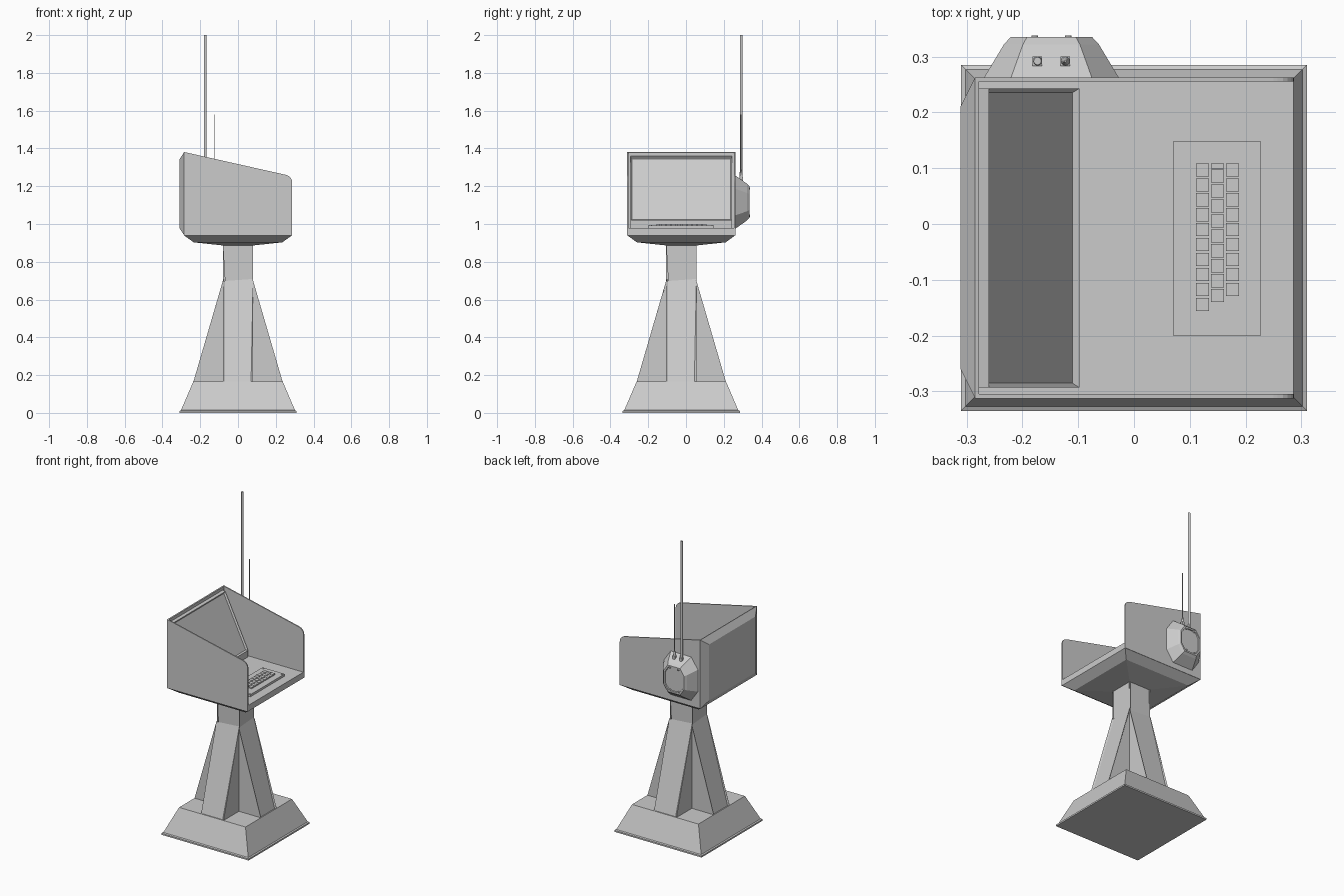
import bpy, bmesh
from math import radians, cos, sin
from mathutils import Matrix, Vector

if "Cube" in bpy.data.objects:
    bpy.data.objects.remove(bpy.data.objects["Cube"])

CY = -0.025      # centre line of the console
DESK = 0.978     # desk height

grey = bpy.data.materials.new("plain grey")
grey.use_nodes = True
grey.diffuse_color = (0.6, 0.6, 0.6, 1)
grey.node_tree.nodes["Principled BSDF"].inputs["Base Color"].default_value = (0.6, 0.6, 0.6, 1)


def finish(bm, name):
    mesh = bpy.data.meshes.new(name)
    bm.to_mesh(mesh)
    bm.free()
    mesh.materials.append(grey)
    obj = bpy.data.objects.new(name, mesh)
    bpy.context.collection.objects.link(obj)
    return obj


def loft(rings):
    """Skin a list of equal-length rings and cap both ends."""
    bm = bmesh.new()
    loops = [[bm.verts.new(p) for p in ring] for ring in rings]
    for a, b in zip(loops, loops[1:]):
        for i in range(len(a)):
            j = (i + 1) % len(a)
            bm.faces.new((a[i], a[j], b[j], b[i]))
    bm.faces.new(loops[0][::-1])
    bm.faces.new(loops[-1])
    bmesh.ops.recalc_face_normals(bm, faces=bm.faces)
    return bm


def square(half, z):
    return [(sx * half, CY + sy * half, z)
            for sx, sy in ((-1, -1), (1, -1), (1, 1), (-1, 1))]


def prism(profile, y0, y1):
    return loft([[(x, y, z) for x, z in profile] for y in (y0, y1)])


def add_box(bm, centre, size):
    m = Matrix.Translation(centre) @ Matrix.Diagonal((*size, 1))
    bmesh.ops.create_cube(bm, size=1, matrix=m)


def add_rod(bm, base, length, r1, r2, axis="Z", sides=12):
    turn = Matrix.Rotation(radians(-90), 4, "X") if axis == "Y" else Matrix()
    m = Matrix.Translation(base) @ turn @ Matrix.Translation((0, 0, length / 2))
    bmesh.ops.create_cone(bm, cap_ends=True, segments=sides, radius1=r1,
                          radius2=r2, depth=length, matrix=m)


# Foot: thin plate with a sloped plinth
finish(loft([square(0.31, 0), square(0.31, 0.01), square(0.302, 0.014),
             square(0.236, 0.167)]), "foot")

# Pedestal: four tapering fins around a square column, with recessed panels
bm = bmesh.new()
W, R, LOW, BEND, TOP = 0.08, 0.236, 0.165, 0.7, 0.89
low = [bm.verts.new((R, s * W, LOW)) for s in (-1, 1)]
bend = [bm.verts.new((W, s * W, BEND)) for s in (-1, 1)]
top = [bm.verts.new((W, s * W, TOP)) for s in (-1, 1)]
root = [bm.verts.new((W, s * W, LOW)) for s in (-1, 1)]
outer = [bm.faces.new((low[0], low[1], bend[1], bend[0])),
         bm.faces.new((bend[0], bend[1], top[1], top[0]))]
bm.faces.new((low[1], root[1], bend[1]))
bm.faces.new((low[0], bend[0], root[0]))
bm.normal_update()
bmesh.ops.inset_region(bm, faces=outer, thickness=0.011, depth=-0.006,
                       use_even_offset=True)
bmesh.ops.spin(bm, geom=bm.verts[:] + bm.edges[:] + bm.faces[:], cent=(0, 0, 0),
               axis=(0, 0, 1), angle=radians(270), steps=3, use_duplicate=True)
bmesh.ops.remove_doubles(bm, verts=bm.verts, dist=0.0001)
bmesh.ops.translate(bm, verts=bm.verts, vec=(0, CY, 0))
finish(bm, "pedestal")

# Tray: tapered underside and flat desk
finish(loft([square(0.076, 0.886), square(0.235, 0.903), square(0.286, 0.94),
             square(0.286, DESK)]), "desk_tray")

# Side walls: sloping top edge with a rounded front corner
corner = [(0.247 + 0.04 * cos(radians(a)), 1.22 + 0.04 * sin(radians(a)))
          for a in range(0, 90, 15)]
wall = [(-0.285, 0.94), (0.287, 0.94)] + corner + [(0.25, 1.261), (-0.285, 1.381)]
for name, s in (("right_wall", -1), ("left_wall", 1)):
    finish(prism(wall, CY + s * 0.28, CY + s * 0.2875), name)


# Back panel: bevelled outwards
def upright(x, half, z0, z1):
    return [(x, CY - half, z0), (x, CY + half, z0), (x, CY + half, z1), (x, CY - half, z1)]


finish(loft([upright(-0.278, 0.286, 0.94, 1.379), upright(-0.285, 0.287, 0.94, 1.381),
             upright(-0.311, 0.235, 0.98, 1.34)]), "back_panel")

# Screen: sloping housing with a recessed face
bm = prism([(-0.28, DESK - 0.01), (-0.098, DESK - 0.01), (-0.098, 1.02), (-0.26, 1.355),
            (-0.28, 1.36)], CY - 0.268, CY + 0.268)
slope = max(bm.faces, key=lambda f: f.normal.dot(Vector((0.9, 0, 0.43))))
bmesh.ops.inset_region(bm, faces=[slope], thickness=0.011, depth=-0.01)
finish(bm, "screen")

# Keyboard plate
finish(loft([[(0.149 + sx * hx, CY - 0.001 + sy * hy, z)
              for sx, sy in ((-1, -1), (1, -1), (1, 1), (-1, 1))]
             for hx, hy, z in ((0.079, 0.174, DESK - 0.002), (0.079, 0.174, 0.992))]),
       "keyboard_plate")

# Keys in three columns
bm = bmesh.new()
for x, start, count in ((0.1225, 0.097, 10), (0.1495, 0.086, 9), (0.1765, 0.097, 9)):
    for i in range(count):
        add_box(bm, (x, start - i * 0.0268, 0.994), (0.0235, 0.0235, 0.012))
add_box(bm, (0.1495, 0.104, 0.994), (0.0235, 0.009, 0.012))
finish(bm, "keys")

# Plate screws
bm = bmesh.new()
for x in (0.082, 0.217):
    for y in (0.138, -0.187):
        add_rod(bm, (x, y, 0.99), 0.004, 0.006, 0.006)
finish(bm, "plate_screws")

# Antenna pod: eight-sided housing on the left wall
PX, PZ = -0.148, 1.116


def octagon(y, hx, hz):
    pts = [(0.6, 1), (1, 0.5), (1, -0.5), (0.6, -1), (-0.6, -1), (-1, -0.5), (-1, 0.5), (-0.6, 1)]
    return [(PX + u * hx, y, PZ + v * hz) for u, v in pts]


finish(loft([octagon(0.258, 0.121, 0.14), octagon(0.262, 0.121, 0.14),
             octagon(0.322, 0.085, 0.098), octagon(0.335, 0.073, 0.085),
             octagon(0.335, 0.064, 0.075), octagon(0.329, 0.062, 0.073)]), "antenna_pod")

# Pod bolts
bm = bmesh.new()
for x in (PX - 0.03, PX + 0.03):
    for z in (PZ - 0.072, PZ + 0.072):
        add_rod(bm, (x, 0.326, z), 0.012, 0.006, 0.006, "Y")
finish(bm, "pod_bolts")

# Antennas with square sockets and tapered sleeves
for name, x, tip, r in (("tall_antenna", -0.173, 2.0, 0.007),
                        ("short_antenna", -0.123, 1.58, 0.0022)):
    bm = bmesh.new()
    add_box(bm, (x, 0.292, 1.23), (0.017, 0.017, 0.04))
    add_rod(bm, (x, 0.292, 1.25), 0.045, 0.008, r)
    add_rod(bm, (x, 0.292, 1.22), tip - 1.22, r, r)
    finish(bm, name)
